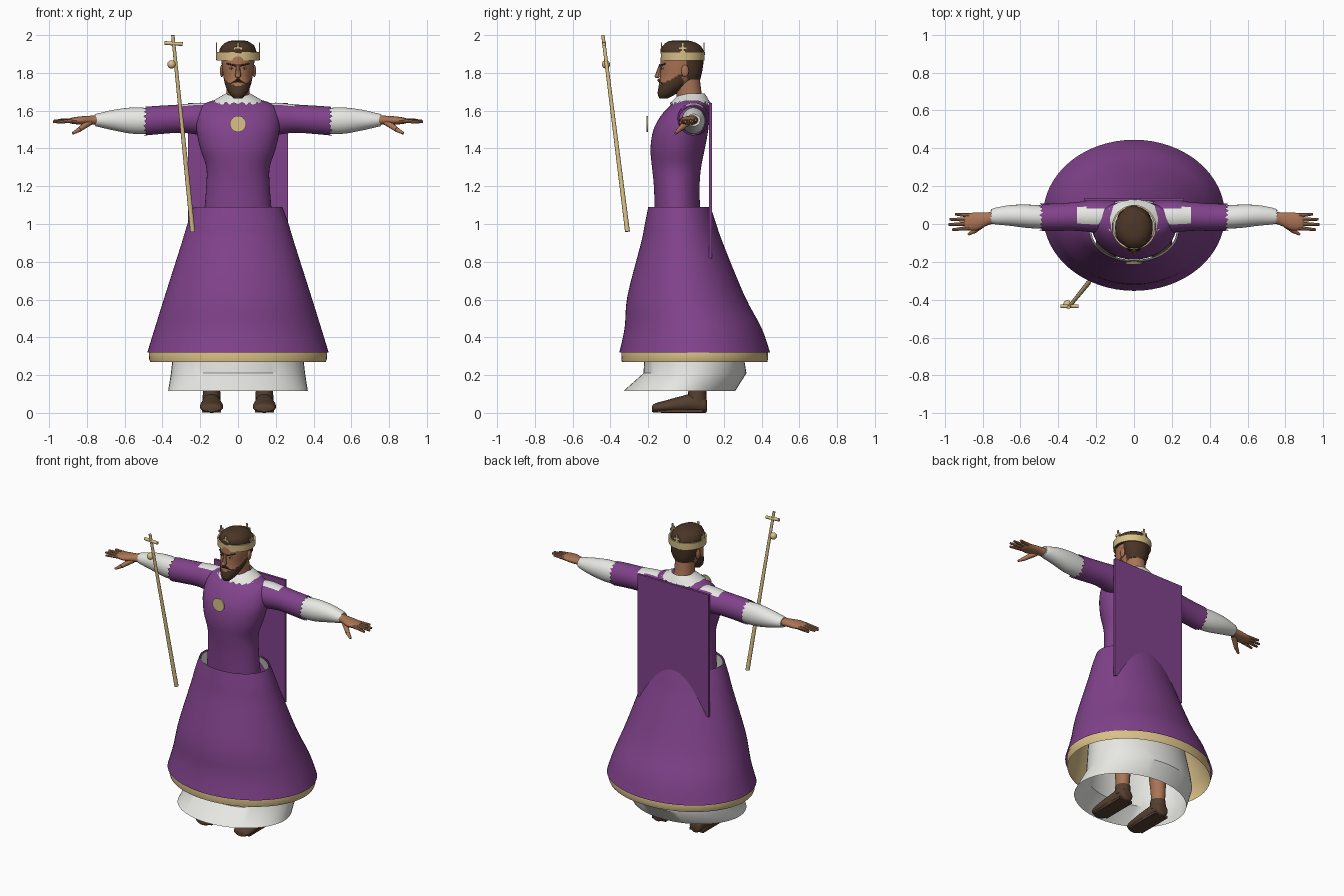
import bpy, bmesh, math, random
from mathutils import Vector

random.seed(4)
cube = bpy.data.objects.get("Cube")
if cube:
    bpy.data.objects.remove(cube, do_unlink=True)


def material(name, r, g, b):
    m = bpy.data.materials.new(name)
    m.use_nodes = True
    m.diffuse_color = (r, g, b, 1)
    m.node_tree.nodes["Principled BSDF"].inputs["Base Color"].default_value = (r, g, b, 1)
    return m


PURPLE = material("purple cloth", .22, .055, .26)
WHITE = material("white linen", .8, .8, .77)
GOLD = material("gold", .7, .53, .25)
SKIN = material("skin", .40, .175, .09)
HAIR = material("dark hair", .07, .036, .02)
LEATHER = material("brown leather", .09, .05, .028)
EYE = material("eye white", .6, .55, .5)


def finish(bm, name, mats, rule=None, angle=40):
    """Turn a bmesh into a smooth-shaded object, colouring faces by a rule."""
    bmesh.ops.recalc_face_normals(bm, faces=bm.faces)
    for f in bm.faces:
        f.smooth = True
        if rule:
            f.material_index = rule(f.calc_center_median(), f.normal)
    me = bpy.data.meshes.new(name)
    bm.to_mesh(me)
    bm.free()
    me.set_sharp_from_angle(angle=math.radians(angle))
    for m in mats:
        me.materials.append(m)
    ob = bpy.data.objects.new(name, me)
    bpy.context.scene.collection.objects.link(ob)
    return ob


def smooth_rings(rings, steps):
    """Catmull-Rom interpolation of the cross-section parameters."""
    out = []
    for i in range(len(rings) - 1):
        a, b, c, d = (rings[min(max(i + k, 0), len(rings) - 1)] for k in (-1, 0, 1, 2))
        for j in range(steps):
            t = j / steps
            out.append([.5 * (2 * q + (r - p) * t + (2*p - 5*q + 4*r - s) * t**2
                              + (3*q - p - 3*r + s) * t**3) for p, q, r, s in zip(a, b, c, d)])
    return out + [list(rings[-1])]


def loft(name, rings, mats, axis="z", n=32, steps=4, cap=True, rule=None,
         jag=0, jitter=0, side=1, angle=40):
    """Elliptic sections (position, centre a, centre b, radius a, radius b)."""
    bm = bmesh.new()
    rows = []
    data = smooth_rings(rings, steps)
    for k, (p, ca, cb, ra, rb) in enumerate(data):
        row = []
        for i in range(n):
            t = 2 * math.pi * i / n
            w = 1 + random.uniform(-jitter, jitter)
            a, b = ca + ra * w * math.cos(t), cb + rb * w * math.sin(t)
            q = p + (jag * random.uniform(.3, 1) * (-1) ** i if k == len(data) - 1 else 0)
            co = {"z": (a, b, q), "x": (q, a, b), "y": (a, q, b)}[axis]
            row.append(bm.verts.new((co[0] * side, co[1], co[2])))
        rows.append(row)
    for r0, r1 in zip(rows, rows[1:]):
        for i in range(n):
            bm.faces.new((r0[i], r0[i - 1], r1[i - 1], r1[i]))
    if cap:
        bm.faces.new(rows[0])
        bm.faces.new(rows[-1])
    return finish(bm, name, mats, rule, angle)


def rod(name, a, b, r0, r1, mat, n=12):
    a, b = Vector(a), Vector(b)
    bm = bmesh.new()
    bmesh.ops.create_cone(bm, cap_ends=True, segments=n, radius1=r0, radius2=r1, depth=(b - a).length)
    ob = finish(bm, name, [mat])
    ob.location = (a + b) / 2
    ob.rotation_euler = (b - a).to_track_quat("Z", "Y").to_euler()
    return ob


def ball(name, loc, size, mat):
    bm = bmesh.new()
    bmesh.ops.create_uvsphere(bm, u_segments=16, v_segments=10, radius=1)
    bmesh.ops.scale(bm, vec=size, verts=bm.verts)
    bmesh.ops.translate(bm, vec=loc, verts=bm.verts)
    return finish(bm, name, [mat])


def box(name, loc, size, mat, turn=0):
    bm = bmesh.new()
    bmesh.ops.create_cube(bm, size=1)
    bmesh.ops.scale(bm, vec=size, verts=bm.verts)
    ob = finish(bm, name, [mat], angle=20)
    ob.location, ob.rotation_euler = loc, (0, 0, turn)
    return ob


def gown(z, rx, front, back):
    """Ring given by its front and back depth."""
    return (z, 0, (front + back) / 2, rx, (back - front) / 2)


# Skirts
loft("skirt", [gown(1.09, .235, -.2, .13), gown(1.0, .268, -.218, .16), gown(.9, .298, -.238, .195),
               gown(.62, .387, -.31, .31), gown(.45, .44, -.325, .4), gown(.32, .48, -.353, .445)],
     [PURPLE], n=64, cap=False)
loft("skirt_trim_and_lining", [gown(.27, .465, -.34, .43), gown(.32, .472, -.342, .435),
                               gown(.45, .432, -.317, .39), gown(.62, .378, -.3, .3),
                               gown(.9, .288, -.228, .185)], [GOLD], n=64, cap=False, steps=2)
loft("petticoat", [gown(.115, .37, -.332, .26), gown(.21, .355, -.225, .32), gown(.3, .345, -.22, .305),
                   gown(.9, .27, -.21, .17), gown(1.085, .225, -.19, .12)],
     [WHITE], n=48, cap=False, steps=1)

# Bodice, collar and cape
loft("bodice", [gown(1.05, .18, -.165, .075), gown(1.2, .168, -.17, .072), gown(1.3, .168, -.18, .08),
                gown(1.4, .2, -.188, .1), gown(1.5, .22, -.172, .118), gown(1.58, .215, -.128, .123),
                gown(1.63, .19, -.08, .12), gown(1.655, .13, -.05, .105)], [PURPLE], n=48)
loft("collar", [gown(1.69, .066, -.03, .1), gown(1.665, .11, -.06, .115), gown(1.638, .155, -.085, .13)],
     [WHITE], n=44, cap=False, jag=.012)
box("cape", (0, .13, 1.23), (.53, .016, .82), PURPLE)
rod("brooch", (0, -.2, 1.53), (0, -.21, 1.53), .043, .043, GOLD, 24)

# Arms, hands, legs and shoes
for s, tag in ((1, "left"), (-1, "right")):
    loft(tag + "_sleeve", [(.1, .04, 1.55, .08, .085), (.2, .04, 1.557, .085, .085), (.3, .04, 1.558, .076, .075),
                           (.4, .036, 1.552, .072, .075), (.49, .035, 1.545, .072, .076)],
         [PURPLE, WHITE], "x", 36, cap=False, jag=.012, side=s,
         rule=lambda c, n: int(abs(c.x) < .29 and abs(c.y - .045) < .042 and c.z > 1.6))
    loft(tag + "_undersleeve", [(.44, .035, 1.545, .06, .066), (.55, .04, 1.547, .062, .07),
                                (.65, .045, 1.55, .055, .056), (.73, .042, 1.55, .044, .038),
                                (.755, .04, 1.55, .036, .032)], [WHITE], "x", 28, jag=.006, side=s)
    loft(tag + "_hand", [(.72, .038, 1.55, .03, .028), (.77, .028, 1.55, .034, .024),
                         (.83, .014, 1.548, .047, .022), (.88, .012, 1.547, .044, .016),
                         (.895, .012, 1.547, .036, .01)], [SKIN], "x", 20, side=s)
    for i, tip in enumerate((.945, .975, .98, .96)):
        y = .045 - .022 * i
        rod(tag + "_finger", (s * .87, y, 1.548), (s * tip, y * 1.25 - .004, 1.55 - .004 * i), .012, .007, SKIN, 8)
    rod(tag + "_thumb", (s * .785, .01, 1.54), (s * .84, -.035, 1.5), .019, .013, SKIN, 10)
    rod(tag + "_thumb_tip", (s * .84, -.035, 1.5), (s * .875, -.055, 1.48), .013, .007, SKIN, 10)
    x = s * .14
    loft(tag + "_leg", [(.08, x, .06, .04, .042), (.2, x, .06, .045, .05),
                        (.4, x * .9, .06, .06, .065), (.7, x * .75, .02, .075, .08)], [SKIN], n=20)
    loft(tag + "_shoe", [(-.18, x, .02, .03, .015), (-.165, x, .026, .055, .024), (-.1, x, .034, .062, .034),
                         (-.02, x, .045, .054, .045), (.05, x, .052, .046, .052),
                         (.1, x, .042, .042, .042), (.112, x, .036, .025, .026)], [LEATHER], "y", 20)
    loft(tag + "_shoe_cuff", [(.05, x, .058, .048, .052), (.115, x, .06, .046, .048)], [LEATHER], n=16, steps=1)
    box(tag + "_sole", (x, -.03, .011), (.1, .24, .016), LEATHER)


# Head: skin with hair at the back and a beard along the jaw
def head_colour(c, n):
    back = c.y > .005 and c.z > 1.76
    beard = c.y < -.015 and c.z < 1.805 + .5 * c.y and not (abs(c.x) < .02 and 1.731 < c.z < 1.74)
    return int(back or beard)


loft("neck", [gown(1.6, .075, -.03, .11), gown(1.68, .062, -.05, .085), gown(1.8, .06, -.06, .07)], [SKIN], n=24)
loft("head", [(1.665, 0, -.118, .022, .022), (1.69, 0, -.1, .046, .05), (1.73, 0, -.068, .066, .077),
              (1.78, 0, -.032, .077, .105), (1.84, 0, -.026, .085, .11), (1.9, 0, -.022, .086, .108),
              (1.95, 0, -.02, .06, .08)], [SKIN, HAIR], n=48, steps=5, rule=head_colour)
loft("hair", [(1.872, 0, -.014, .092, .108), (1.91, 0, -.02, .098, .114), (1.945, 0, -.024, .085, .1),
              (1.968, 0, -.03, .05, .06), (1.972, 0, -.03, .015, .02)], [HAIR], n=22, steps=2, jitter=.04, angle=25)
loft("back_hair", [(1.765, 0, .02, .06, .055), (1.81, 0, .022, .08, .066), (1.88, 0, .022, .09, .07)],
     [HAIR], n=22, steps=2, jitter=.03, angle=25)
rod("nose", (0, -.148, 1.782), (0, -.134, 1.845), .017, .008, SKIN, 8)
ball("nose_tip", (0, -.152, 1.784), (.014, .014, .012), SKIN)
for s, tag in ((1, "left"), (-1, "right")):
    ball(tag + "_ear", (s * .086, -.005, 1.81), (.01, .02, .032), SKIN)
    ball(tag + "_eye", (s * .034, -.124, 1.825), (.014, .007, .006), EYE)
    ball(tag + "_pupil", (s * .034, -.129, 1.825), (.006, .004, .006), HAIR)
    rod(tag + "_eyebrow", (s * .014, -.135, 1.839), (s * .06, -.111, 1.849), .006, .004, HAIR, 8)
    rod(tag + "_moustache", (0, -.143, 1.763), (s * .04, -.122, 1.74), .009, .006, HAIR, 8)

# Crown: thick band with four crosses
loft("crown_band", [(1.865, 0, -.017, .108, .108), (1.865, 0, -.017, .115, .115), (1.91, 0, -.017, .117, .117),
                    (1.91, 0, -.017, .108, .108), (1.865, 0, -.017, .108, .108)],
     [GOLD], n=48, steps=1, cap=False)
for i in range(4):
    t = i * math.pi / 2
    c = Vector((.113 * math.sin(t), -.017 - .113 * math.cos(t), 0))
    box("crown_cross_stem", c + Vector((0, 0, 1.93)), (.012, .006, .062), GOLD, t)
    box("crown_cross_arm", c + Vector((0, 0, 1.93)), (.044, .006, .014), GOLD, t)
    box("crown_cross_foot", c + Vector((0, 0, 1.912)), (.028, .006, .012), GOLD, t)

# Sceptre with a cross at the tip
low, high = Vector((-.24, -.31, .96)), Vector((-.345, -.44, 2.0))
rod("sceptre_rod", low, high, .013, .009, GOLD)
ball("sceptre_knob", (-.352, -.424, 1.845), (.022, .022, .022), GOLD)
mid = low.lerp(high, .957)
rod("sceptre_crossbar", mid - Vector((.048, 0, -.003)), mid + Vector((.048, 0, -.003)), .01, .01, GOLD)
